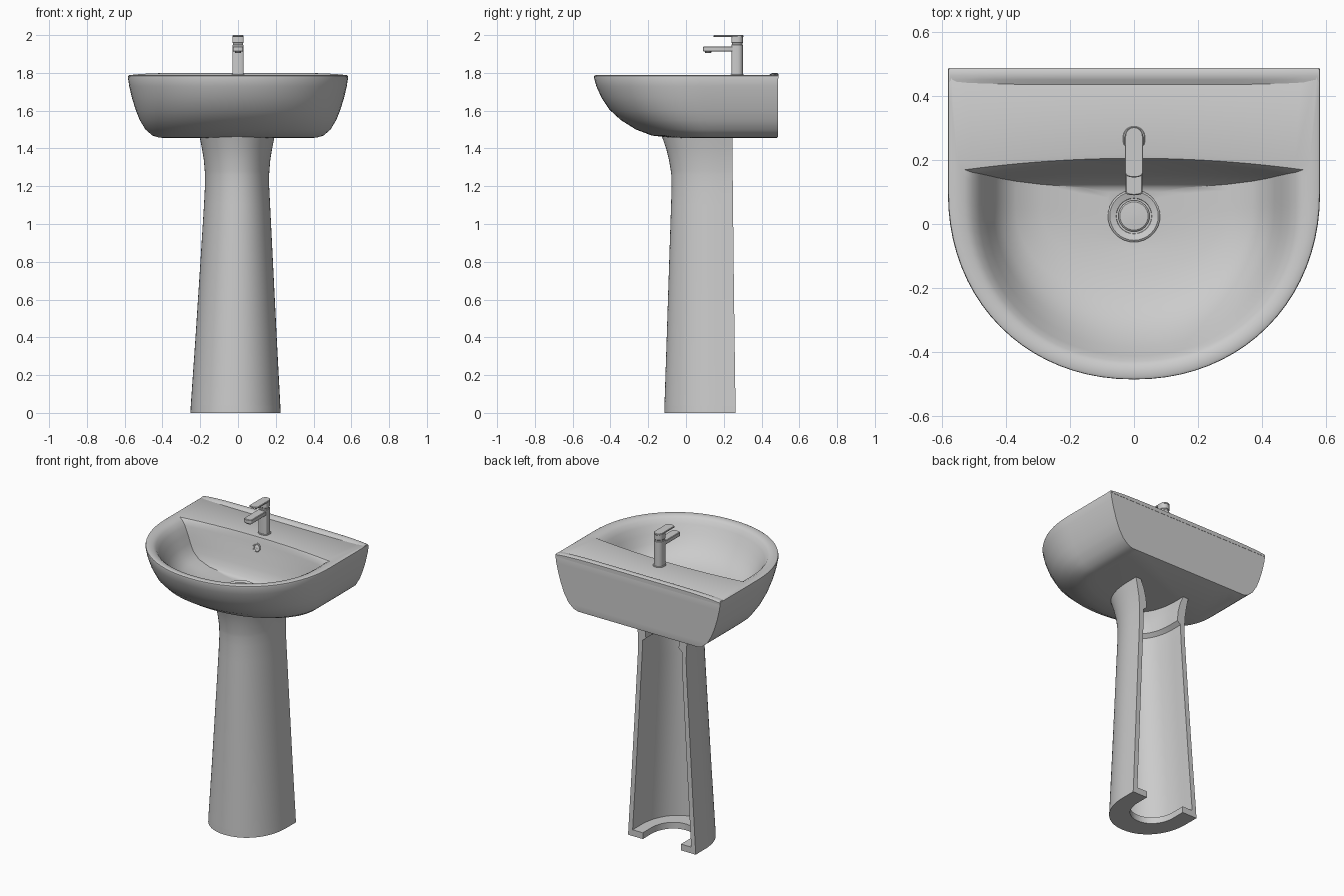
import bpy, bmesh, math
from mathutils import Matrix

if "Cube" in bpy.data.objects:
    bpy.data.objects.remove(bpy.data.objects["Cube"])


def finish(name, bm, angle=35):
    bmesh.ops.recalc_face_normals(bm, faces=bm.faces)
    me = bpy.data.meshes.new(name)
    bm.to_mesh(me)
    bm.free()
    ob = bpy.data.objects.new(name, me)
    bpy.context.collection.objects.link(ob)
    bpy.ops.object.select_all(action='DESELECT')
    ob.select_set(True)
    bpy.context.view_layer.objects.active = ob
    bpy.ops.object.shade_smooth_by_angle(angle=math.radians(angle))
    return ob


def loft(name, rings, angle=35, matrix=None):
    """Skin closed rings of equal length and cap both ends."""
    bm = bmesh.new()
    vs = [[bm.verts.new(p) for p in r] for r in rings]
    n = len(vs[0])
    for a, b in zip(vs, vs[1:]):
        for i in range(n):
            j = (i + 1) % n
            bm.faces.new((a[i], a[j], b[j], b[i]))
    bm.faces.new(vs[0])
    bm.faces.new(vs[-1])
    if matrix:
        bm.transform(matrix)
    return finish(name, bm, angle)


def arch(w, yf, ys, yb, cx=0, n=40, e=2.1, sides=4):
    """Open U outline: left back corner, round the front, right back corner."""
    left = [(cx - w, yb + (ys - yb) * i / sides) for i in range(sides)]
    right = [(cx + w, y) for _, y in reversed(left)]
    mid = []
    for i in range(n + 1):
        t = math.pi * i / n
        c, s = math.cos(t), math.sin(t)
        mid.append((cx - w * math.copysign(abs(c) ** (2 / e), c),
                    ys - (ys - yf) * abs(s) ** (2 / e)))
    return left + mid + right


def d_ring(w, yf, ys, yb, z, bulge=0):
    """Closed D outline whose back line may bow outwards."""
    back = []
    for i in range(1, 24):
        u = 1 - 2 * i / 24
        back.append((w * u, yb + bulge * (1 - u * u)))
    return [(x, y, z) for x, y in arch(w, yf, ys, yb) + back]


# Basin: outer shell, rim, deck and bowl in one skin
basin = [
    (.385, .02, .14, .478, 1.455, 0), (.42, -.09, .14, .485, 1.458, 0),
    (.452, -.18, .13, .487, 1.468, 0), (.49, -.265, .12, .487, 1.50, 0),
    (.52, -.345, .11, .487, 1.55, 0), (.542, -.405, .10, .487, 1.605, 0),
    (.562, -.448, .10, .487, 1.67, 0), (.576, -.475, .10, .487, 1.73, 0),
    (.583, -.487, .10, .487, 1.775, 0), (.581, -.486, .10, .485, 1.784, 0),
    (.573, -.478, .10, .478, 1.788, 0), (.55, -.46, .08, .19, 1.786, .03),
    (.53, -.445, .07, .17, 1.784, .036), (.507, -.43, .06, .162, 1.772, .04),
    (.485, -.413, .05, .158, 1.745, .038), (.462, -.385, .05, .153, 1.70, .03),
    (.44, -.345, .05, .148, 1.65, .02), (.415, -.295, .05, .142, 1.605, .012),
    (.37, -.23, .05, .134, 1.57, .006), (.29, -.14, .05, .124, 1.547, 0),
    (.17, -.08, .04, .115, 1.537, 0), (.08, -.05, .03, .10, 1.533, 0),
]
loft("basin", [d_ring(*r) for r in basin], 40)

# Raised lip along the back of the deck
lip = []
for i in range(25):
    u = -1 + i / 12
    h = .012 * (1 - abs(u) ** 6)
    lip.append([(u * .578, y, z) for y, z in (
        (.425, 1.784), (.44, 1.785 + h * .3), (.452, 1.787 + h * .85),
        (.465, 1.788 + h), (.48, 1.788 + h), (.489, 1.783 + h), (.489, 1.77))])
loft("back_lip", lip, 50)


# Pedestal: open-backed shell with foot flange and thick collar
def c_ring(z, w, yf, yb, cx, inner_w, inner_yf):
    outer = arch(w, yf, .17, yb, cx)
    inner = arch(inner_w, inner_yf, .18, yb, cx)
    return [(x, y, z) for x, y in outer + inner[::-1]]


def wall(z, w, yf, yb, cx, t):
    return c_ring(z, w, yf, yb, cx, w - t, yf + t)


loft("pedestal", [
    c_ring(0, .239, -.115, .262, -.013, .135, .02),
    c_ring(.04, .237, -.114, .262, -.013, .135, .02),
    wall(.04, .237, -.114, .262, -.013, .03),
    wall(.40, .215, -.102, .257, -.010, .03),
    wall(.80, .192, -.089, .252, -.007, .03),
    wall(1.10, .175, -.079, .249, -.005, .03),
    wall(1.20, .170, -.076, .248, -.005, .03),
    wall(1.26, .170, -.078, .247, -.005, .03),
    wall(1.28, .171, -.080, .247, -.005, .055),
    wall(1.34, .176, -.090, .247, -.005, .055),
    wall(1.40, .186, -.105, .247, -.005, .05),
    wall(1.465, .199, -.128, .247, -.005, .035),
])


# Tap parts: stacked outlines with rounded front and back ends
def pill(w, y0, y1, z, rf, rb, n=12):
    pts = []
    for r, yc, s in ((rf, y0 + rf, -1), (rb, y1 - rb, 1)):
        for i in range(n + 1):
            t = math.pi * i / n
            pts.append((-s * -w * math.cos(t), yc + s * r * math.sin(t), z))
    return pts


def prism(name, w, y0, y1, z0, z1, rf, rb, b=.003):
    return loft(name, [pill(w - d, y0 + d, y1 - d, z, rf, rb) for d, z in
                       ((b, z0), (0, z0 + b), (0, z1 - b), (b, z1))])


prism("tap_base", .034, .236, .306, 1.783, 1.792, .02, .03, .002)
prism("tap_body", .029, .24, .302, 1.785, 1.95, .008, .028)
prism("tap_neck", .026, .243, .299, 1.948, 1.96, .008, .026, .001)
prism("tap_head", .029, .24, .302, 1.957, 1.996, .008, .028)
prism("tap_lever", .028, .146, .304, 1.99, 2.0, .012, .028, .002)
prism("tap_spout", .027, .09, .26, 1.913, 1.94, .008, .008)
prism("tap_nozzle", .017, .1, .134, 1.906, 1.916, .017, .017, .001)


# Revolved fittings: waste and overflow
def turned(name, profile, matrix):
    rings = [[(r * math.cos(math.tau * i / 32), r * math.sin(math.tau * i / 32), z)
              for i in range(32)] for r, z in profile]
    return loft(name, rings, 35, matrix)


at_drain = Matrix.Translation((0, .025, 1.533))
turned("waste_flange", [(.082, -.02), (.082, .006), (.076, .01), (.056, .004),
                        (.053, -.008)], at_drain)
turned("waste_plug", [(.049, -.01), (.049, .009), (.044, .013), (.01, .015)], at_drain)
at_overflow = Matrix.Translation((0, .192, 1.722)) @ Matrix.Rotation(math.radians(80), 4, 'X')
turned("overflow_ring", [(.027, -.015), (.027, .004), (.023, .007), (.017, .005),
                         (.015, -.008)], at_overflow)
turned("overflow_centre", [(.009, -.012), (.009, .002), (.006, .004)], at_overflow)
